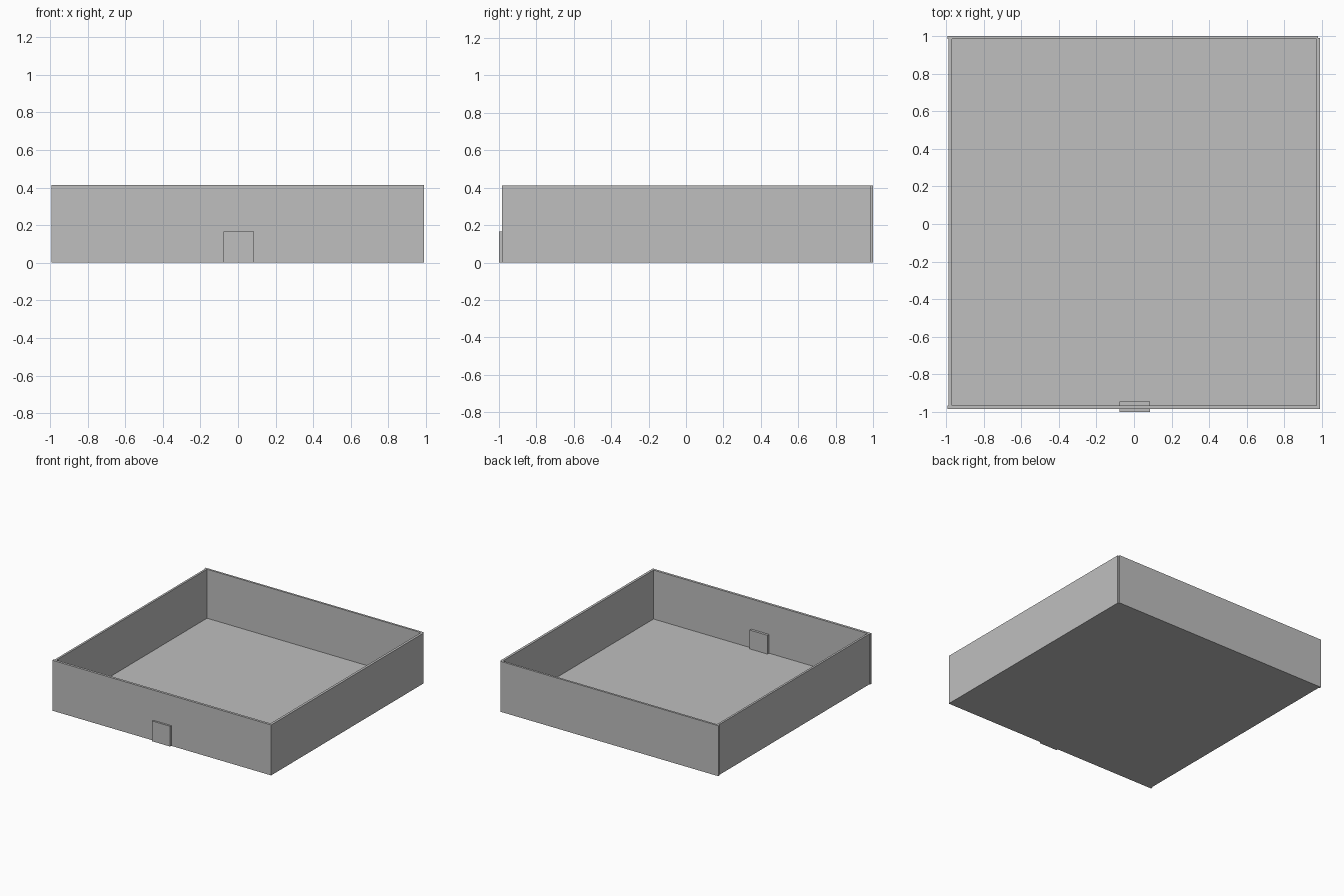
import bpy

cube = bpy.data.objects.get("Cube")
if cube:
    bpy.data.objects.remove(cube, do_unlink=True)

# One plain grey for the whole model
grey = bpy.data.materials.new("plain_grey")
grey.use_nodes = True
color = (0.52, 0.52, 0.52, 1)
grey.diffuse_color = color
grey.node_tree.nodes["Principled BSDF"].inputs["Base Color"].default_value = color


def box(name, x, y, z):
    """Box spanning the given (low, high) range on each axis."""
    spans = (x, y, z)
    bpy.ops.mesh.primitive_cube_add(size=1, location=[(a + b) / 2 for a, b in spans])
    ob = bpy.context.object
    ob.name = name
    ob.scale = [b - a for a, b in spans]
    bpy.ops.object.transform_apply(location=False, rotation=False, scale=True)
    ob.data.materials.append(grey)
    return ob


HEIGHT = (0, 0.413)

# Floor slab
box("floor", (-0.985, 0.98), (-0.98, 0.99), (0, 0.012))

# Walls, slightly overlapping at the corners
box("front_wall", (-0.993, 0.988), (-0.985, -0.965), HEIGHT)
box("back_wall", (-0.993, 0.979), (0.983, 1.0), HEIGHT)
box("left_side_wall", (0.97, 0.99), (-0.984, 0.989), HEIGHT)
box("right_side_wall", (-0.986, -0.969), (-0.984, 0.989), HEIGHT)

# Door block passing through the front wall
box("door", (-0.077, 0.085), (-1.0, -0.945), (0, 0.166))
